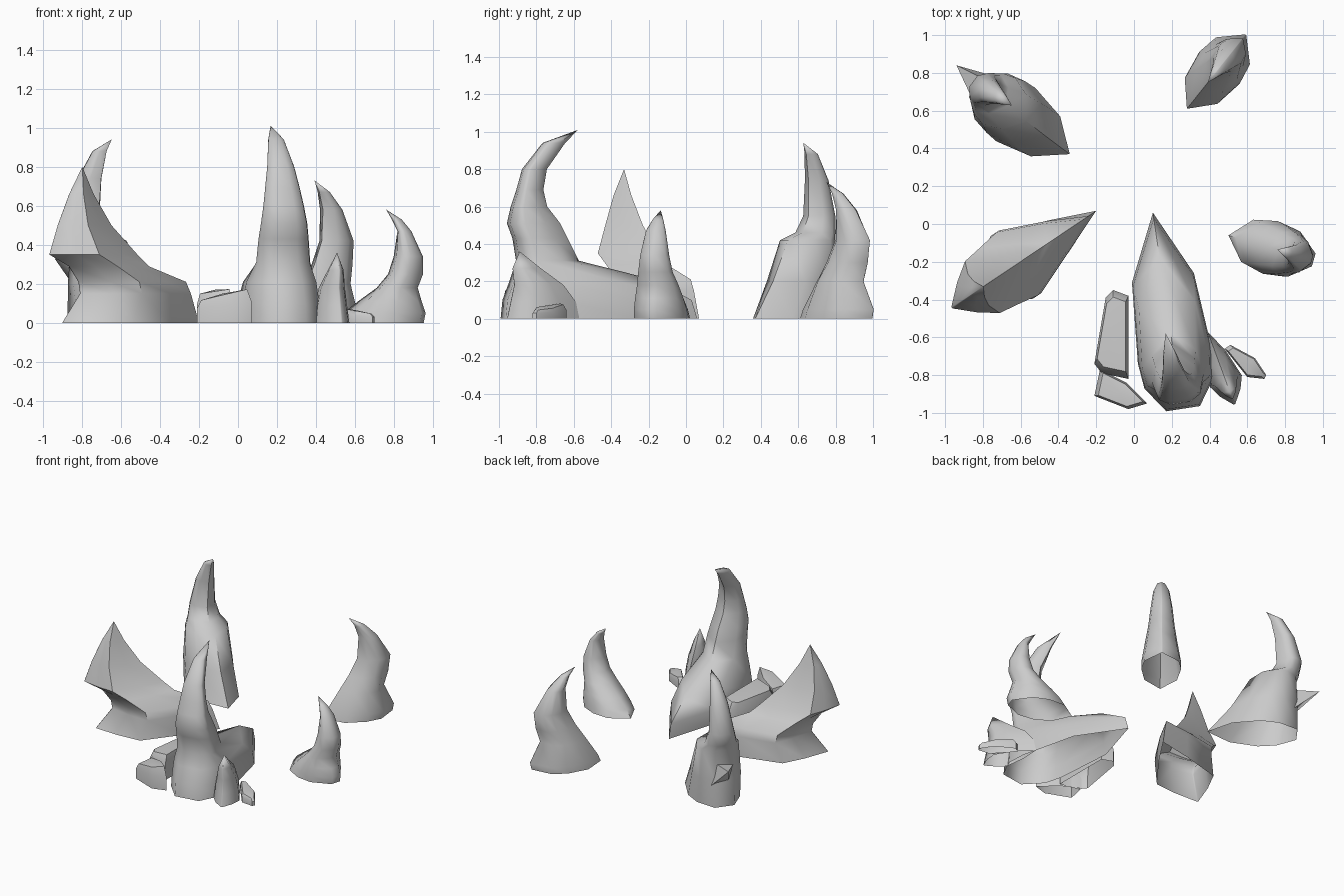
import bpy, bmesh, math
from mathutils import Vector

cube = bpy.data.objects.get("Cube")
if cube:
    bpy.data.objects.remove(cube, do_unlink=True)

stone = bpy.data.materials.new("stone_grey")
stone.use_nodes = True
grey = (0.6, 0.6, 0.6, 1)
stone.diffuse_color = grey
stone.node_tree.nodes["Principled BSDF"].inputs["Base Color"].default_value = grey


def finish(bm, name, angle=55):
    """Turn the bmesh into a shaded, coloured object."""
    bmesh.ops.remove_doubles(bm, verts=bm.verts, dist=0.0005)
    bmesh.ops.recalc_face_normals(bm, faces=bm.faces)
    mesh = bpy.data.meshes.new(name)
    bm.to_mesh(mesh)
    bm.free()
    mesh.materials.append(stone)
    obj = bpy.data.objects.new(name, mesh)
    bpy.context.collection.objects.link(obj)
    bpy.ops.object.select_all(action="DESELECT")
    obj.select_set(True)
    bpy.context.view_layer.objects.active = obj
    bpy.ops.object.shade_smooth_by_angle(angle=math.radians(angle))
    return obj


def loft(bm, rings, tip):
    """Skin stacked rings of points into a hollow shell, drawn to a tip above."""
    rings = [[bm.verts.new(p) for p in ring] for ring in rings]
    count = len(rings[0])
    for low, high in zip(rings, rings[1:]):
        for i in range(count):
            j = (i + 1) % count
            bm.faces.new((low[i], low[j], high[j], high[i]))
    top = bm.verts.new(tip)
    for i in range(count):
        bm.faces.new((rings[-1][i], rings[-1][(i + 1) % count], top))


def horn(name, toe, heel, sections, tip, shape, sway=0):
    """Hooked rock: each section is height, toe end, heel end, half width.
    Shape gives the widest place, then toe side, heel side and heel widths."""
    toe = Vector((*toe, 0))
    along = (Vector((*heel, 0)) - toe).normalized()
    side = Vector((-along.y, along.x, 0))
    widest, front, back, blunt = shape
    half = [(0, 0), (widest * 0.45, front), (widest, 1),
            ((widest + 1) / 2, back), (1, blunt)]
    outline = half + [(t, -w) for t, w in reversed(half[1:])]

    def place(s, w, z):
        return toe + along * s + side * (w + sway * z * z) + Vector((0, 0, z))

    rings = [[place(start + (end - start) * t, width * w, z) for t, w in outline]
             for z, start, end, width in sections]
    bm = bmesh.new()
    loft(bm, rings, place(tip[0], 0, tip[1]))
    return finish(bm, name)


def boulder(name, outline, height, lean):
    """Low block with a sloping shoulder and a slightly smaller top."""
    centre = sum((Vector((*p, 0)) for p in outline), Vector()) / len(outline)
    rings = []
    for scale, level in ((1, 0), (1, 0.6), (0.84, 0.95)):
        ring = []
        for p in outline:
            offset = Vector((*p, 0)) - centre
            slope = 1 + offset.dot(Vector((*lean, 0)))
            ring.append(centre + offset * scale + Vector((0, 0, height * level * slope)))
        rings.append(ring)
    bm = bmesh.new()
    loft(bm, rings, centre + Vector((0, 0, height)))
    return finish(bm, name, 45)


# Tall central horn with a long foot
horn("central_horn", (0.1, 0.06), (0.26, -0.98), [
    (0, 0, 1.05, 0.2), (0.1, 0.03, 1.04, 0.195), (0.21, 0.24, 1, 0.18),
    (0.31, 0.64, 0.97, 0.14), (0.43, 0.7, 0.99, 0.13), (0.51, 0.74, 1.02, 0.12),
    (0.6, 0.81, 1, 0.105), (0.69, 0.83, 0.97, 0.09), (0.8, 0.81, 0.94, 0.07),
    (0.94, 0.71, 0.83, 0.04),
], (0.64, 1.01), (0.74, 0.83, 0.93, 0.45), -0.03)

# Broad fin on the right side of the group
horn("fin_rock", (-0.2, 0.07), (-0.96, -0.44), [
    (0, 0, 0.84, 0.2), (0.15, 0.05, 0.73, 0.2), (0.21, 0.08, 0.74, 0.2),
    (0.29, 0.31, 0.8, 0.18), (0.35, 0.38, 0.92, 0.165), (0.5, 0.54, 0.87, 0.1),
    (0.66, 0.65, 0.8, 0.05),
], (0.72, 0.8), (0.64, 0.5, 0.58, 0.03))

# Rear horn on a heavy base, with a side thorn
horn("rear_horn", (-0.34, 0.37), (-0.9, 0.78), [
    (0, 0, 0.61, 0.175), (0.2, 0.16, 0.61, 0.17), (0.42, 0.29, 0.6, 0.15),
    (0.46, 0.42, 0.62, 0.115), (0.55, 0.47, 0.64, 0.09), (0.74, 0.46, 0.59, 0.065),
    (0.88, 0.43, 0.51, 0.035),
], (0.4, 0.94), (0.58, 0.75, 0.88, 0.4), -0.03)
bm = bmesh.new()
base = Vector((-0.8, 0.73, 0.2))
loft(bm, [[base + Vector(p) for p in
           ((0.07, 0.05, -0.07), (0, 0.04, 0.12), (-0.06, -0.06, 0.1), (-0.03, -0.05, -0.03))]],
     (-0.94, 0.84, 0.33))
finish(bm, "side_thorn")

# Rear left horn
horn("rear_left_horn", (0.28, 0.61), (0.59, 1), [
    (0, 0, 0.49, 0.135), (0.05, 0.02, 0.5, 0.135), (0.2, 0.115, 0.43, 0.11),
    (0.3, 0.18, 0.46, 0.09), (0.42, 0.24, 0.475, 0.075), (0.58, 0.25, 0.38, 0.055),
    (0.67, 0.22, 0.29, 0.03),
], (0.18, 0.73), (0.55, 0.82, 0.85, 0.03))

# Left horn
horn("left_horn", (0.5, -0.06), (0.95, -0.19), [
    (0, 0, 0.46, 0.145), (0.05, 0.04, 0.47, 0.14), (0.11, 0.12, 0.45, 0.13),
    (0.18, 0.22, 0.43, 0.115), (0.25, 0.28, 0.46, 0.095), (0.34, 0.31, 0.46, 0.08),
    (0.47, 0.33, 0.4, 0.055), (0.53, 0.3, 0.35, 0.03),
], (0.27, 0.58), (0.5, 0.8, 0.88, 0.25))

# Small spike beside the central horn
horn("small_spike", (0.39, -0.57), (0.53, -0.95), [
    (0, 0, 0.41, 0.09), (0.09, 0.02, 0.39, 0.08), (0.18, 0.09, 0.37, 0.065),
    (0.27, 0.22, 0.38, 0.04),
], (0.34, 0.36), (0.68, 0.6, 0.65, 0.05))

# Low boulders around the central horn
boulder("long_boulder", [(-0.21, -0.74), (-0.17, -0.79), (-0.03, -0.82), (-0.03, -0.38),
                         (-0.11, -0.35), (-0.15, -0.39)], 0.17, (0.8, 0))
boulder("front_boulder", [(-0.21, -0.91), (-0.03, -0.98), (0.07, -0.95),
                          (-0.04, -0.84), (-0.18, -0.77)], 0.15, (1.4, 0))
boulder("left_boulder", [(0.48, -0.66), (0.51, -0.64), (0.64, -0.71),
                         (0.7, -0.8), (0.69, -0.82), (0.6, -0.81)], 0.065, (-2.5, 0))
